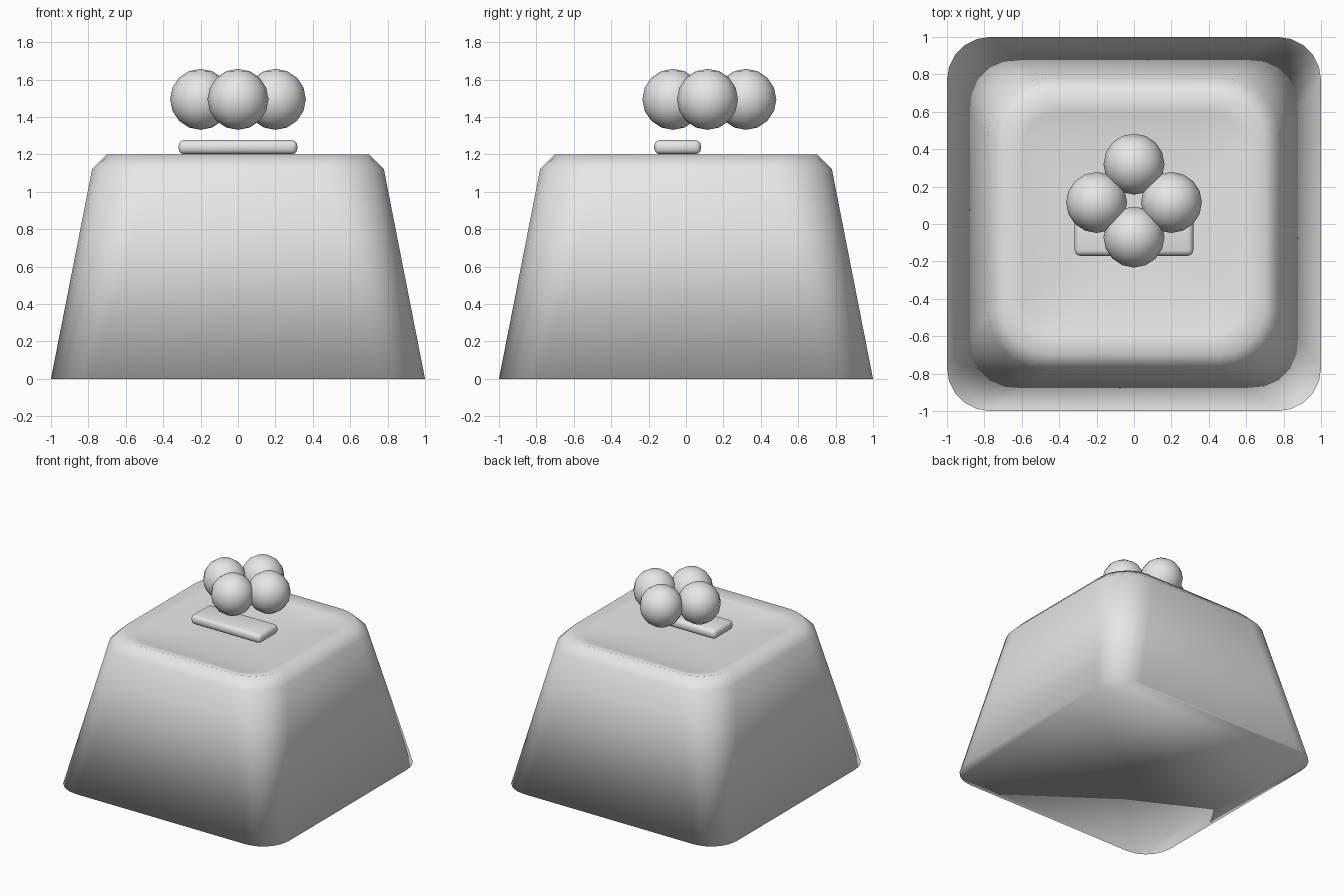
import bpy, bmesh
from math import sin, cos, pi

cube = bpy.data.objects.get("Cube")
if cube:
    bpy.data.objects.remove(cube, do_unlink=True)

# One plain grey material
grey = bpy.data.materials.new("light_grey")
grey.use_nodes = True
colour = (0.8, 0.8, 0.8, 1)
grey.diffuse_color = colour
grey.node_tree.nodes["Principled BSDF"].inputs["Base Color"].default_value = colour


def add_object(name, bm, location=(0, 0, 0)):
    bmesh.ops.recalc_face_normals(bm, faces=bm.faces)
    for face in bm.faces:
        face.smooth = True
    mesh = bpy.data.meshes.new(name)
    bm.to_mesh(mesh)
    bm.free()
    mesh.materials.append(grey)
    obj = bpy.data.objects.new(name, mesh)
    obj.location = location
    bpy.context.collection.objects.link(obj)
    return obj


def rounded_square(bm, half, radius, z, steps=5):
    verts = []
    for quarter in range(4):
        middle = pi / 4 + quarter * pi / 2
        sx = 1 if cos(middle) > 0 else -1
        sy = 1 if sin(middle) > 0 else -1
        for i in range(steps + 1):
            a = quarter * pi / 2 + i / steps * pi / 2
            x = sx * (half - radius) + radius * cos(a)
            y = sy * (half - radius) + radius * sin(a)
            verts.append(bm.verts.new((x, y, z)))
    return verts


# Tapered key body with a chamfered lip and a shallow dished top
bm = bmesh.new()
profile = [(1, 0.23, 0), (0.78, 0.31, 1.12), (0.70, 0.25, 1.2),
           (0.60, 0.2, 1.175), (0.42, 0.14, 1.155), (0.2, 0.07, 1.145)]
rings = [rounded_square(bm, *p) for p in profile]
for low, high in zip(rings, rings[1:]):
    for i in range(len(low)):
        j = (i + 1) % len(low)
        bm.faces.new((low[i], low[j], high[j], high[i]))
bm.faces.new(rings[0][::-1])
bm.faces.new(rings[-1])
add_object("key_body", bm)

# Rounded bar above the dish
bm = bmesh.new()
bmesh.ops.create_cube(bm, size=1)
bmesh.ops.scale(bm, vec=(0.635, 0.25, 0.075), verts=bm.verts)
bmesh.ops.bevel(bm, geom=bm.edges[:], offset=0.03, segments=3,
                profile=0.5, affect='EDGES')
add_object("bar", bm, (0, -0.045, 1.238))

# Four floating balls in a diamond
balls = {"front": (0, -0.07), "back": (0, 0.32),
         "left": (0.2, 0.115), "right": (-0.2, 0.115)}
for side, (x, y) in balls.items():
    bm = bmesh.new()
    bmesh.ops.create_uvsphere(bm, u_segments=16, v_segments=8, radius=0.163)
    add_object(side + "_ball", bm, (x, y, 1.494))
